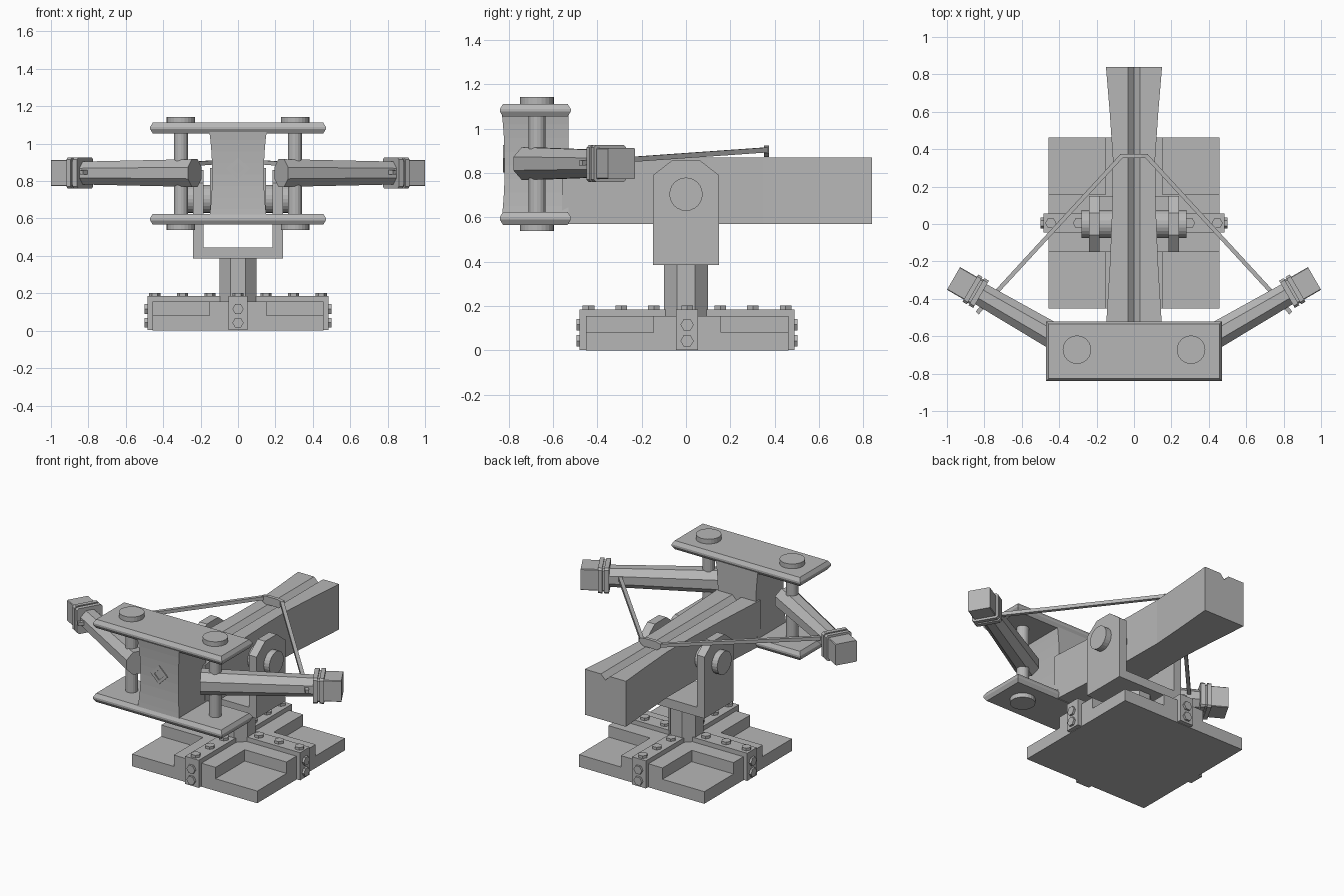
import bpy, bmesh, math
from mathutils import Vector

if "Cube" in bpy.data.objects:
    bpy.data.objects.remove(bpy.data.objects["Cube"])

grey = bpy.data.materials.new("stone_grey")
grey.diffuse_color = (0.47, 0.47, 0.47, 1)
grey.use_nodes = True
grey.node_tree.nodes["Principled BSDF"].inputs["Base Color"].default_value = grey.diffuse_color


def loft(name, rings):
    """Skin a stack of equal-length point rings and cap both ends."""
    bm = bmesh.new()
    loops = [[bm.verts.new(p) for p in r] for r in rings]
    n = len(loops[0])
    for a, b in zip(loops, loops[1:]):
        for i in range(n):
            j = (i + 1) % n
            bm.faces.new((a[i], a[j], b[j], b[i]))
    bm.faces.new(loops[0])
    bm.faces.new(loops[-1])
    bmesh.ops.recalc_face_normals(bm, faces=bm.faces)
    me = bpy.data.meshes.new(name)
    bm.to_mesh(me)
    bm.free()
    me.materials.append(grey)
    ob = bpy.data.objects.new(name, me)
    bpy.context.collection.objects.link(ob)
    return ob


def rect(x, y, z):
    """Rectangle at height z from x and y ranges."""
    return [(x[0], y[0], z), (x[1], y[0], z), (x[1], y[1], z), (x[0], y[1], z)]


def box(name, x, y, z):
    return loft(name, [rect(x, y, z[0]), rect(x, y, z[1])])


def rod(name, a, b, r, n=24, turn=0.0, r2=None):
    """Straight n-sided rod from a to b."""
    a, b = Vector(a), Vector(b)
    d = (b - a).normalized()
    up = Vector((0, 0, 1)) if abs(d.z) < 0.9 else Vector((0, 1, 0))
    u = d.cross(up).normalized()
    v = u.cross(d)
    ang = [turn + 2 * math.pi * i / n for i in range(n)]
    return loft(name, [[c + u * math.cos(t) * q + v * math.sin(t) * q for t in ang]
                       for c, q in ((a, r), (b, r if r2 is None else r2))])


CY = 0.005          # base centre in y
OCT = math.pi / 8

# base plate, raised cross and metal straps
P, W = 0.457, 0.152
box("base_plate", (-P, P), (CY - P, CY + P), (0, 0.08))
cross = [(P, -W), (P, W), (W, W), (W, P), (-W, P), (-W, W),
         (-P, W), (-P, -W), (-W, -W), (-W, -P), (W, -P), (W, -W)]
loft("base_cross", [[(x, y + CY, z) for x, y in cross] for z in (0.07, 0.155)])
S = 0.485
box("strap_side", (-S, S), (CY - 0.05, CY + 0.05), (0.003, 0.185))
box("strap_front", (-0.05, 0.05), (CY - S, CY + S), (0.003, 0.185))

# hex bolts on the straps
for dx, dy in ((1, 0), (-1, 0), (0, 1), (0, -1)):
    for d in (0.15, 0.297, 0.445):
        p = (dx * d, CY + dy * d)
        rod("bolt_top", (*p, 0.18), (*p, 0.202), 0.03, 6)
    for z in (0.043, 0.116):
        rod("bolt_end", (dx * 0.48, CY + dy * 0.48, z),
            (dx * 0.499, CY + dy * 0.499, z), 0.03, 6)

# post and yoke
rod("post", (0, 0, 0.1), (0, 0, 0.4), 0.1 / math.cos(OCT), 8, OCT)
box("yoke_floor", (-0.24, 0.24), (-0.15, 0.15), (0.385, 0.445))
cheek = [(-0.15, 0.385), (0.15, 0.385), (0.15, 0.79), (0.06, 0.86), (-0.06, 0.86), (-0.15, 0.79)]
for s in (-1, 1):
    loft("yoke_cheek", [[(s * x, y, z) for y, z in cheek] for x in (0.185, 0.24)])
rod("axle", (-0.28, 0, 0.705), (0.28, 0, 0.705), 0.075)

# waisted stock with a V groove along the top
rings = []
for y, w in ((0.84, 0.15), (0.6, 0.13), (0.35, 0.113), (0.1, 0.116), (-0.2, 0.128), (-0.56, 0.15)):
    rings.append([(-w, y, 0.57), (w, y, 0.57), (w, y, 0.87), (0.033, y, 0.87),
                  (0, y, 0.838), (-0.033, y, 0.87), (-w, y, 0.87)])
loft("stock", rings)

# front block, slightly pinched at mid height
rings = []
for i in range(9):
    t = i / 8
    k = 4 * t * (1 - t)
    w = 0.155 - 0.017 * k
    rings.append(rect((-w, w), (-0.832 + 0.014 * k, -0.53), 0.59 + 0.49 * t))
loft("front_block", rings)

# diamond frame around the outlet
ring_o = [(0.062, 0), (0, 0.062), (-0.062, 0), (0, -0.062)]
for i in range(4):
    a, b = ring_o[i], ring_o[(i + 1) % 4]
    quad = [a, b, (b[0] * 0.55, b[1] * 0.55), (a[0] * 0.55, a[1] * 0.55)]
    loft("diamond_frame", [[(x, y, z + 0.866) for x, z in quad] for y in (-0.825, -0.81)])

# top and bottom plates with ridged edges
for name, z0, z1 in (("top_plate", 1.055, 1.112), ("bottom_plate", 0.567, 0.625)):
    rings = []
    for z, e in ((z0, 0), (z0 * 0.6 + z1 * 0.4, 0.014), (z0 * 0.4 + z1 * 0.6, 0.014), (z1, 0)):
        rings.append(rect((-0.456 - e, 0.456 + e), (-0.826 - e, -0.534 + e), z))
    loft(name, rings)

# mirrored parts: pivots, throwing arms and string
ZA = 0.843
for s in (-1, 1):
    px, py = s * 0.305, -0.672
    rod("pivot_post", (px, py, 0.56), (px, py, 1.11), 0.038, 16)
    rod("pivot_cap_top", (px, py, 1.1), (px, py, 1.143), 0.076)
    rod("pivot_cap_bottom", (px, py, 0.538), (px, py, 0.58), 0.076)

    def along(d):
        return (px + s * d * math.cos(math.pi / 6), py + d * 0.5, ZA)

    c = 1 / math.cos(OCT)
    rod("arm", along(-0.085), along(0.61), 0.074 * c, 8, OCT, 0.061 * c)

    # square collar bands and end block, with lightly cut corners
    def band(name, d0, d1, h, cut):
        sec = [(h, h - cut), (h - cut, h), (cut - h, h), (-h, h - cut),
               (-h, cut - h), (cut - h, -h), (h - cut, -h), (h, cut - h)]
        loft(name, [[Vector(along(d)) + Vector((-s * 0.5 * u, math.cos(math.pi / 6) * u, v))
                     for u, v in sec] for d in (d0, d1)])

    band("collar_inner", 0.592, 0.62, 0.084, 0.012)
    band("collar_gap", 0.615, 0.64, 0.075, 0.01)
    band("collar_outer", 0.632, 0.658, 0.084, 0.012)
    band("arm_tip", 0.655, 0.762, 0.07, 0.004)

    # string running through the arm to the nock
    rod("string", (s * 0.838, -0.475, 0.846), (s * 0.065, 0.365, 0.905), 0.016, 4, math.pi / 4)

# nock joining both strings
nock = [(-0.075, 0.89), (-0.05, 0.872), (0.05, 0.872), (0.075, 0.89),
        (0.075, 0.918), (0.04, 0.925), (-0.04, 0.925), (-0.075, 0.918)]
loft("nock", [[(x, y, z) for x, z in nock] for y in (0.352, 0.375)])
